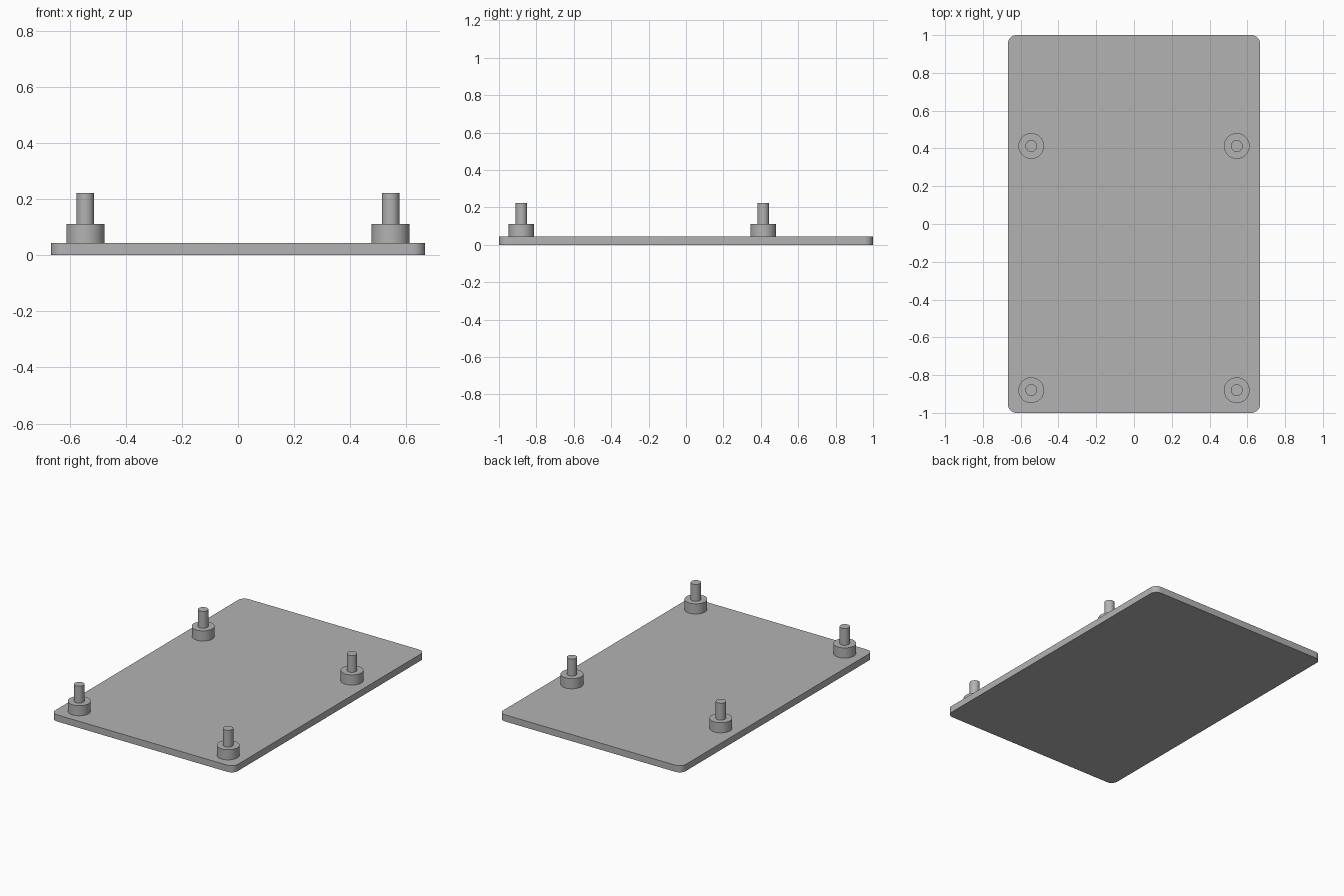
import bpy
import bmesh
import math

cube = bpy.data.objects.get("Cube")
if cube:
    bpy.data.objects.remove(cube, do_unlink=True)

PLATE_X, PLATE_Y, PLATE_TOP = 0.667, 1.0, 0.044
CORNER = 0.045
BOSS_R, BOSS_TOP = 0.068, 0.111
PIN_R, PIN_TOP = 0.031, 0.222

grey = bpy.data.materials.new("light grey")
grey.use_nodes = True
colour = (0.45, 0.45, 0.45, 1)
grey.diffuse_color = colour
grey.node_tree.nodes["Principled BSDF"].inputs["Base Color"].default_value = colour


def circle(cx, cy, r, start=0.0, sweep=math.tau, steps=48):
    return [(cx + r * math.cos(start + sweep * i / steps),
             cy + r * math.sin(start + sweep * i / steps)) for i in range(steps)]


def extrude_outline(name, outline, bottom, top):
    """Make a closed solid from a flat outline, with smooth round sides."""
    bm = bmesh.new()
    base = bm.faces.new([bm.verts.new((x, y, bottom)) for x, y in outline])
    result = bmesh.ops.extrude_face_region(bm, geom=[base], use_keep_orig=True)
    for item in result["geom"]:
        if isinstance(item, bmesh.types.BMVert):
            item.co.z = top
    bmesh.ops.recalc_face_normals(bm, faces=bm.faces)
    mesh = bpy.data.meshes.new(name)
    bm.to_mesh(mesh)
    bm.free()
    mesh.materials.append(grey)
    obj = bpy.data.objects.new(name, mesh)
    bpy.context.collection.objects.link(obj)
    bpy.ops.object.select_all(action="DESELECT")
    obj.select_set(True)
    bpy.context.view_layer.objects.active = obj
    bpy.ops.object.shade_smooth_by_angle(angle=math.radians(30))
    return obj


# Base plate with rounded corners
outline = []
for i, (sx, sy) in enumerate([(1, 1), (-1, 1), (-1, -1), (1, -1)]):
    cx, cy = sx * (PLATE_X - CORNER), sy * (PLATE_Y - CORNER)
    quarter = math.pi / 2
    outline += circle(cx, cy, CORNER, i * quarter, quarter, 12)
    end = (i + 1) * quarter
    outline.append((cx + CORNER * math.cos(end), cy + CORNER * math.sin(end)))
extrude_outline("base_plate", outline, 0, PLATE_TOP)

# Four standoffs, each a wide boss with a thin pin on top
for row, y in (("front", -0.88), ("back", 0.413)):
    for side, x in (("left", 0.544), ("right", -0.544)):
        extrude_outline(f"{row}_{side}_boss", circle(x, y, BOSS_R), PLATE_TOP, BOSS_TOP)
        extrude_outline(f"{row}_{side}_pin", circle(x, y, PIN_R), BOSS_TOP, PIN_TOP)
